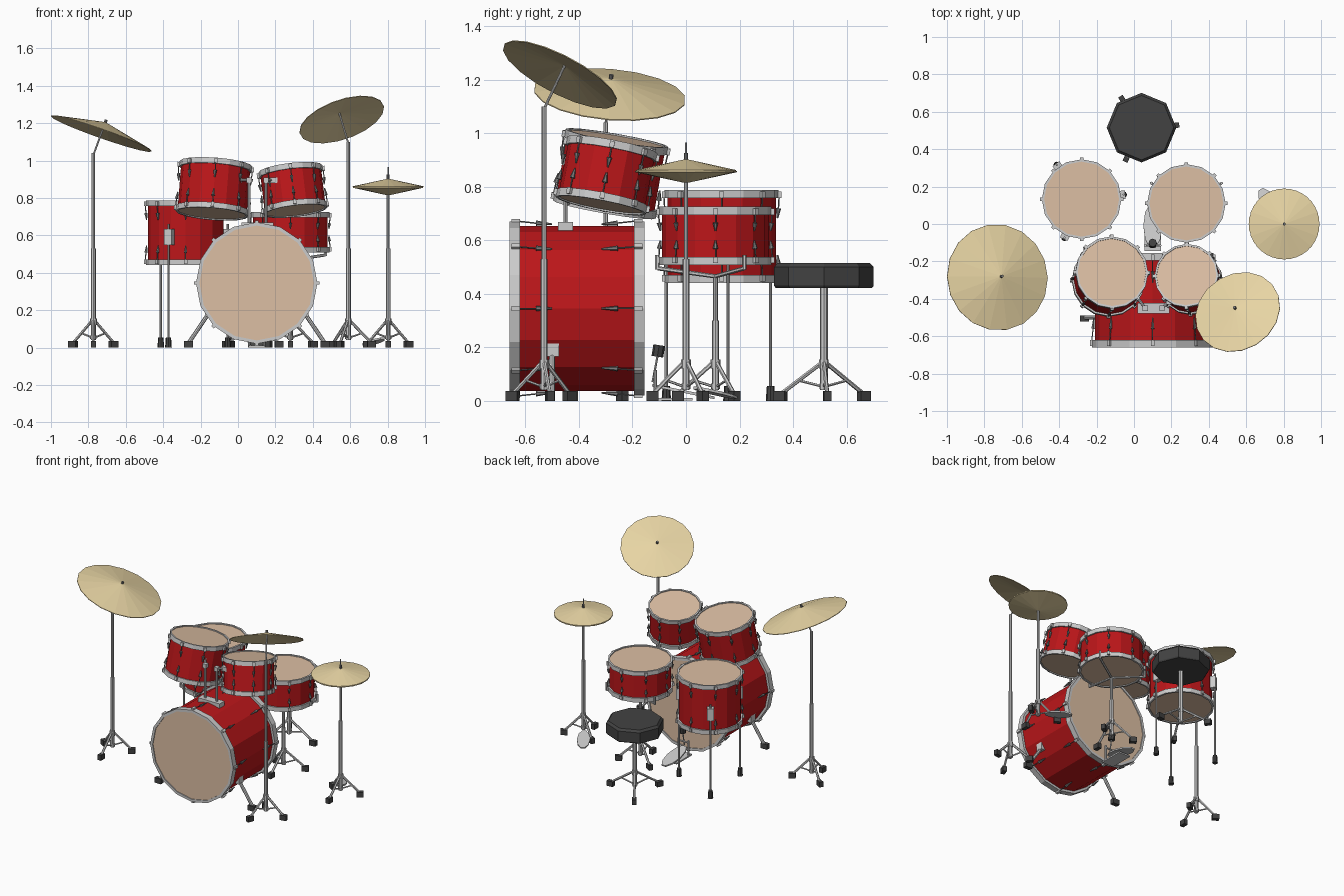
import bpy, bmesh
from math import sin, cos, pi, radians
from mathutils import Vector as V, Matrix as Mx

if "Cube" in bpy.data.objects:
    bpy.data.objects.remove(bpy.data.objects["Cube"])


def material(name, r, g, b):
    m = bpy.data.materials.new(name)
    m.diffuse_color = (r, g, b, 1)
    m.use_nodes = True
    m.node_tree.nodes["Principled BSDF"].inputs["Base Color"].default_value = m.diffuse_color
    return m


RED = material("red_shell", .5, .008, .01)
SKIN = material("drum_skin", .72, .52, .37)
BRASS = material("brass", .8, .66, .37)
BLACK = material("black_rubber", .055, .055, .055)
STEEL = material("dark_steel", .2, .2, .2)
UP = V((0, 0, 1))


def finish(name, bm, mat=None):
    bmesh.ops.remove_doubles(bm, verts=bm.verts, dist=1e-5)
    bmesh.ops.recalc_face_normals(bm, faces=bm.faces)
    me = bpy.data.meshes.new(name)
    bm.to_mesh(me)
    bm.free()
    ob = bpy.data.objects.new(name, me)
    bpy.context.collection.objects.link(ob)
    if mat:
        me.materials.append(mat)
    return ob


def frame(origin, axis):
    return Mx.Translation(origin) @ UP.rotation_difference(V(axis)).to_matrix().to_4x4()


def rod(bm, p, q, r1, r2=None, n=8):
    p, q = V(p), V(q)
    bmesh.ops.create_cone(bm, cap_ends=True, segments=n, radius1=r1, radius2=r1 if r2 is None else r2,
                          depth=(q - p).length, matrix=frame((p + q) / 2, q - p))


def box(bm, M, size):
    bmesh.ops.create_cube(bm, size=1, matrix=M @ Mx.Diagonal((*size, 1)))


def lathe(bm, pts, M, n=16, closed=False):
    rings = [[bm.verts.new(M @ V((r * cos(2 * pi * i / n), r * sin(2 * pi * i / n), z))) if r or not i else None
              for i in range(n)] for r, z in pts]
    for a, b in zip(rings, rings[1:] + rings[:1] if closed else rings[1:]):
        for i in range(n):
            j = (i + 1) % n
            quad = [a[i] or a[0], a[j] or a[0], b[j] or b[0], b[i] or b[0]]
            bm.faces.new(list(dict.fromkeys(quad)))


def polar(c, r, deg, z):
    return V((c[0] + r * cos(radians(deg)), c[1] + r * sin(radians(deg)), z))


def drum(name, bottom, top, r, hoop=.03, lugs=8, lug_gap=.075):
    bottom, top = V(bottom), V(top)
    h = (top - bottom).length
    M = frame(bottom, top - bottom)
    s = r * .95
    # shell, skins and hoops
    bm = bmesh.new()
    lathe(bm, [(s, .01), (s, h - .01)], M)
    finish(name + "_shell", bm, RED)
    bm = bmesh.new()
    for z in (.006, h - .006):
        lathe(bm, [(0, z), (s + .002, z)], M)
    finish(name + "_skins", bm, SKIN)
    bm = bmesh.new()
    for z in (0, h - hoop):
        lathe(bm, [(s - .002, z), (r, z), (r, z + hoop), (s - .002, z + hoop)], M, closed=True)
    # tension rods and lugs
    lug = bmesh.new()
    for k in range(lugs):
        a = 360 * k / lugs
        for z0, d in ((0, 1), (h, -1)):
            p = [M @ polar((0, 0), rr, a, z0 + d * z) for rr, z in
                 ((r + .003, hoop * .4), (s + .01, hoop + lug_gap * .5), (s + .006, hoop + lug_gap))]
            R = M @ Mx.Translation((0, 0, z0 + d * hoop * .6)) @ Mx.Rotation(radians(a), 4, 'Z')
            box(bm, R @ Mx.Translation((r, 0, 0)), (.02, .018, hoop * .8))
            rod(lug, p[0], p[1], .003, n=5)
            rod(lug, p[1], p[2], .010, .003, n=6)
    finish(name + "_hoops", bm)
    finish(name + "_lugs", lug, STEEL)


def tripod(name, c, reach, phase, tubes, hub=.14):
    bm, feet = bmesh.new(), bmesh.new()
    z = .04
    for top, r in tubes:
        rod(bm, (*c, z), (*c, top), r)
        z = top
    rod(bm, (*c, hub - .02), (*c, hub + .015), .018)
    rod(bm, (*c, .045), (*c, .065), .017)
    for k in range(3):
        a = phase + 120 * k
        rod(bm, polar(c, .012, a, hub), polar(c, reach, a, .025), .008, n=6)
        rod(bm, polar(c, .012, a, .055), polar(c, reach * .55, a, .075), .005, n=6)
        R = Mx.Translation(polar(c, reach, a, .018)) @ Mx.Rotation(radians(a), 4, 'Z')
        box(feet, R, (.045, .028, .036))
    finish(name + "_stand", bm)
    finish(name + "_feet", feet, BLACK)


def cymbal(name, apex, normal, r, h):
    M = frame(V(apex) - V(normal).normalized() * h, normal)
    bm = bmesh.new()
    lathe(bm, [(0, h), (r * .15, h * .86), (r, .002), (r, -.002), (r * .15, h * .86 - .006), (0, h - .006)], M, 18)
    finish(name, bm, BRASS)


def pedal(name, c, az, length, width):
    bm = bmesh.new()
    M = (Mx.Translation(c) @ Mx.Rotation(radians(az), 4, 'Z') @ Mx.Rotation(.2, 4, 'Y')
         @ Mx.Diagonal((length, width, 1, 1)))
    bmesh.ops.create_cone(bm, cap_ends=True, segments=10, radius1=.5, radius2=.5, depth=.01, matrix=M)
    finish(name, bm)


# drums
drum("bass_drum", (.1, -.66, .345), (.1, -.155, .345), .325, hoop=.04, lug_gap=.12)
drum("left_tom", (-.139, -.305, .715), (-.118, -.258, .982), .195)
drum("right_tom", (.307, -.318, .73), (.28, -.275, .955), .172)
FT, SN = (-.28, .133), (.28, .11)
drum("floor_tom", (*FT, .44), (*FT, .787), .213)
drum("snare", (*SN, .508), (*SN, .725), .21, lug_gap=.06)

# floor tom legs
legs, feet = bmesh.new(), bmesh.new()
for a in (6, 126, 246):
    rod(legs, polar(FT, .226, a, .03), polar(FT, .226, a, .66), .006)
    box(legs, Mx.Translation(polar(FT, .217, a, .592)) @ Mx.Rotation(radians(a), 4, 'Z'), (.035, .045, .085))
    rod(feet, polar(FT, .226, a, 0), polar(FT, .226, a, .055), .018, .014)
finish("floor_tom_legs", legs)
finish("floor_tom_feet", feet, BLACK)

# bass drum spurs
spurs, feet = bmesh.new(), bmesh.new()
for s in (-1, 1):
    rod(spurs, (.1 + s * .245, -.5, .2), (.1 + s * .36, -.5, .03), .011)
    box(spurs, Mx.Translation((.1 + s * .262, -.5, .19)), (.03, .05, .05))
    box(feet, Mx.Translation((.1 + s * .365, -.505, .018)), (.05, .03, .036))
finish("bass_drum_spurs", spurs)
finish("spur_feet", feet, BLACK)

# tom mount
bm = bmesh.new()
box(bm, Mx.Translation((.105, -.45, .65)), (.17, .055, .035))
for x, end in ((.06, (-.0, -.37, .895)), (.15, (.19, -.41, .895))):
    rod(bm, (x, -.45, .65), (x, -.45, .9), .008)
    rod(bm, (x, -.45, .895), end, .008)
    box(bm, Mx.Translation((x, -.45, .895)), (.028, .028, .03))
    box(bm, Mx.Translation(end), (.04, .04, .03))
finish("tom_mount", bm)

# snare stand with basket
tripod("snare", SN, .14, 30, [(.3, .013), (.47, .009)])
bm = bmesh.new()
for a in (30, 150, 270):
    rod(bm, (*SN, .465), polar(SN, .215, a, .495), .008, n=6)
    rod(bm, polar(SN, .217, a, .49), polar(SN, .217, a, .545), .008, n=6)
finish("snare_basket", bm)

# throne
TH = (.04, .515)
tripod("throne", TH, .18, 4, [(.43, .015)], hub=.14)
bm = bmesh.new()
lathe(bm, [(0, .422), (.18, .422), (.186, .43), (.186, .5), (.172, .515), (0, .515)], Mx.Translation((*TH, 0)), 8)
finish("throne_seat", bm, BLACK)

# crash and ride cymbals on tilted arms
for name, c, phase, h, apex, nrm, r, dome in (
        ("left_cymbal", (-.773, -.3), 30, 1.04, (-.709, -.28, 1.205), (.33, .08, .94), .285, .065),
        ("right_cymbal", (.59, -.53), 10, 1.1, (.541, -.451, 1.257), (-.3, .44, .846), .237, .045)):
    tripod(name, c, .125, phase, [(.53, .013), (h, .009)])
    cymbal(name, apex, nrm, r, dome)
    n = V(nrm).normalized()
    bm = bmesh.new()
    rod(bm, (*c, h - .01), V(apex), .005)
    finish(name + "_arm", bm)
    bm = bmesh.new()
    rod(bm, V(apex) - n * .004, V(apex) + n * .014, .008)
    finish(name + "_nut", bm, STEEL)

# hi-hat pair, stand and pedal
HH = (.803, 0)
tripod("hi_hat", HH, .125, 30, [(.53, .013), (.83, .008), (.965, .003)])
cymbal("hi_hat_top", (*HH, .903), (0, 0, 1), .19, .043)
cymbal("hi_hat_bottom", (*HH, .813), (0, 0, -1), .19, .043)
bm = bmesh.new()
rod(bm, (*HH, .895), (*HH, .925), .008)
finish("hi_hat_clutch", bm, STEEL)
pedal("hi_hat_pedal", (.725, .11, .03), 122, .19, .085)

# kick pedal with beater
pedal("kick_pedal", (.1, -.01, .035), 90, .25, .1)
bm = bmesh.new()
for x in (.06, .14):
    rod(bm, (x, -.115, 0), (x, -.115, .115), .007)
rod(bm, (.06, -.115, .1), (.14, -.115, .1), .006)
rod(bm, (.1, -.125, .07), (.1, -.1, .2), .004)
box(bm, Mx.Translation((.1, -.06, .006)), (.09, .17, .01))
finish("kick_pedal_frame", bm)
bm = bmesh.new()
rod(bm, (.1, -.107, .165), (.1, -.1, .208), .022)
finish("kick_beater", bm, BLACK)
